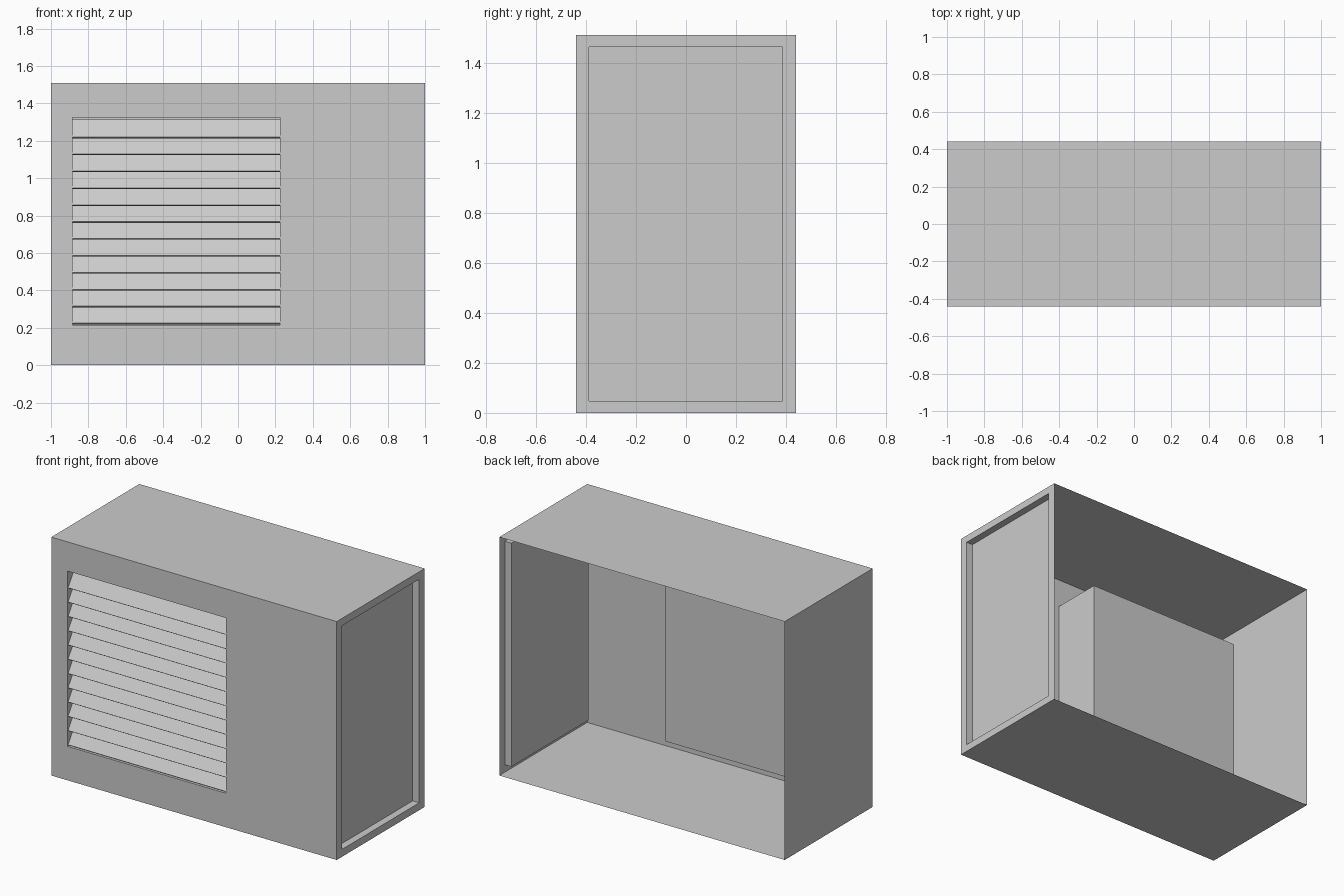
import bpy, bmesh
from mathutils import Vector

if "Cube" in bpy.data.objects:
    bpy.data.objects.remove(bpy.data.objects["Cube"])

HX, HY, H = 1.0, 0.44, 1.51          # casing half width, half depth, height
VX0, VX1, VZ0, VZ1 = -0.885, 0.225, 0.215, 1.325   # vent opening
VENT_DEPTH, SLATS, PITCH = 0.33, 12, 0.0904


def finish(bm, name):
    mesh = bpy.data.meshes.new(name)
    bm.to_mesh(mesh)
    bm.free()
    obj = bpy.data.objects.new(name, mesh)
    bpy.context.collection.objects.link(obj)
    return obj


def face_towards(bm, direction):
    bm.normal_update()
    return max(bm.faces, key=lambda f: f.normal.dot(Vector(direction)))


def recess(bm, face, low, high, push):
    """Cut a rectangular pocket: inset, fit the rim to low..high, push inward."""
    bmesh.ops.inset_individual(bm, faces=[face], thickness=0.02)
    mid = face.calc_center_median()
    for v in face.verts:
        for axis in range(3):
            if low[axis] is not None:
                v.co[axis] = low[axis] if v.co[axis] < mid[axis] else high[axis]
    floor = bmesh.ops.extrude_discrete_faces(bm, faces=[face])["faces"][0]
    bmesh.ops.translate(bm, verts=floor.verts[:], vec=push)


# Sheet-metal casing, open at the back
bm = bmesh.new()
bmesh.ops.create_cube(bm, size=1)
for v in bm.verts:
    v.co = (v.co.x * 2 * HX, v.co.y * 2 * HY, (v.co.z + 0.5) * H)
bmesh.ops.delete(bm, geom=[face_towards(bm, (0, 1, 0))], context='FACES_ONLY')

# Vent pocket in the front, shallow panel in the right side
front, right = face_towards(bm, (0, -1, 0)), face_towards(bm, (1, 0, 0))
recess(bm, front, (VX0, None, VZ0), (VX1, None, VZ1), (0, VENT_DEPTH, 0))
recess(bm, right, (None, -0.387, 0.047), (None, 0.385, 1.463), (-0.046, 0, 0))
finish(bm, "casing")

# Sloping louvre slats, repeated down the vent
bm = bmesh.new()
profile = [(-0.438, 0.225), (-0.374, 0.319), (-0.366, 0.313), (-0.430, 0.219)]
ring = [bm.verts.new((VX0 + 0.001, y, z)) for y, z in profile]
end = bm.faces.new(ring)
out = bmesh.ops.extrude_face_region(bm, geom=[end], use_keep_orig=True)["geom"]
bmesh.ops.translate(bm, verts=[g for g in out if isinstance(g, bmesh.types.BMVert)],
                    vec=(VX1 - VX0 - 0.002, 0, 0))
bmesh.ops.recalc_face_normals(bm, faces=bm.faces[:])
slats = finish(bm, "vent_slats")
array = slats.modifiers.new("repeat", 'ARRAY')
array.use_relative_offset = False
array.use_constant_offset = True
array.constant_offset_displace = (0, 0, PITCH)
array.count = SLATS
